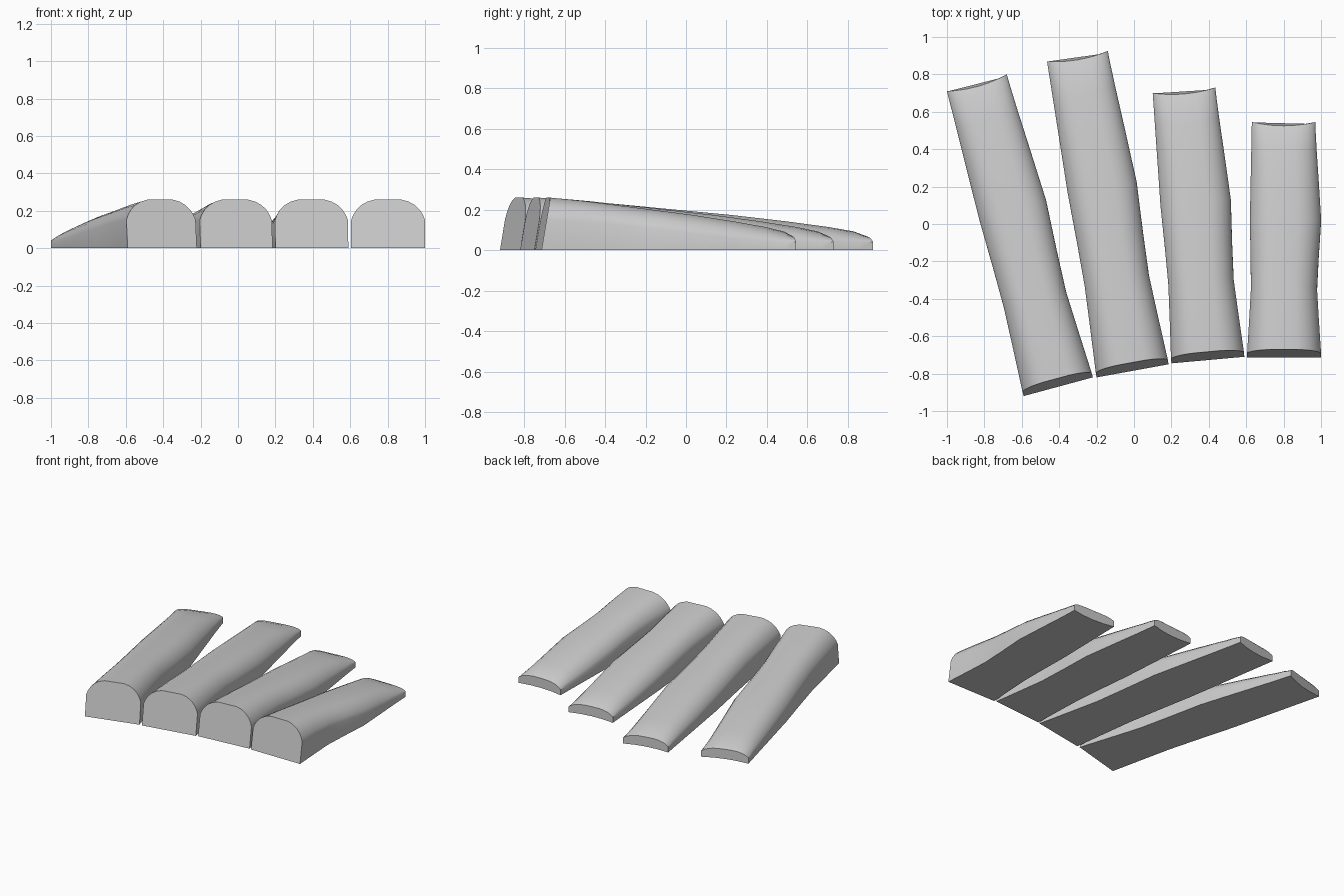
import bpy
import bmesh
from mathutils import Vector

cube = bpy.data.objects.get("Cube")
if cube:
    bpy.data.objects.remove(cube, do_unlink=True)

grey = bpy.data.materials.new("light_grey")
grey.use_nodes = True
colour = (0.6, 0.6, 0.6, 1)
grey.diffuse_color = colour
grey.node_tree.nodes["Principled BSDF"].inputs["Base Color"].default_value = colour

# Along the length: position, crown height, shoulder height, waist inset, right bulge
STATIONS = [
    (0, 0.26, 0.15, 0, 0), (0.14, 0.243, 0.142, 0.007, 0),
    (0.28, 0.222, 0.128, 0.013, 0), (0.42, 0.2, 0.108, 0.008, 0.008),
    (0.58, 0.175, 0.085, 0, 0.018), (0.75, 0.143, 0.06, 0, 0.01),
    (0.88, 0.115, 0.046, 0, 0.003), (0.96, 0.093, 0.042, 0, 0),
    (1, 0.07, 0.04, 0, 0),
]
# Half of the domed cross-section: side position, rise from shoulder to crown
DOME = [(1, 0), (0.95, 0.24), (0.86, 0.5), (0.73, 0.73), (0.56, 0.9), (0.36, 1)]
ARCH = DOME + [(0, 1)] + [(-u, h) for u, h in reversed(DOME)]


def finger(name, front_left, front_right, back_left, back_right):
    fl, fr, bl, br = (Vector((*p, 0)) for p in (front_left, front_right, back_left, back_right))
    axis = ((bl + br) - (fl + fr)).normalized()
    bm = bmesh.new()
    rings = []
    for t, crown, shoulder, waist, bulge in STATIONS:
        left, right = fl.lerp(bl, t), fr.lerp(br, t)
        side = (right - left).normalized()
        left, right = left + side * waist, right + side * (bulge - waist)

        def place(u, z):
            p = left.lerp(right, (u + 1) / 2)
            p += axis * (0.17 * z * (1 - t))            # sloping front face
            p -= axis * (0.02 * (1 - u * u) * t ** 8)   # hollow tip
            return bm.verts.new((p.x, p.y, z))

        ring = [place(u, shoulder + (crown - shoulder) * h) for u, h in ARCH]
        ring += [place(u, 0) for u in (-1, -0.5, 0, 0.5, 1)]
        rings.append(ring)
    n = len(rings[0])
    for a, b in zip(rings, rings[1:]):
        for i in range(n):
            j = (i + 1) % n
            bm.faces.new((a[i], a[j], b[j], b[i]))
    bm.faces.new(rings[0])
    bm.faces.new(rings[-1])
    bmesh.ops.recalc_face_normals(bm, faces=bm.faces)
    mesh = bpy.data.meshes.new(name)
    bm.to_mesh(mesh)
    bm.free()
    mesh.materials.append(grey)
    obj = bpy.data.objects.new(name, mesh)
    bpy.context.collection.objects.link(obj)
    bpy.ops.object.select_all(action="DESELECT")
    obj.select_set(True)
    bpy.context.view_layer.objects.active = obj
    bpy.ops.object.shade_smooth_by_angle(angle=0.7)


# Four tapering, fanned-out fingers
finger("outer_right_finger", (-0.59, -0.92), (-0.22, -0.82), (-1, 0.71), (-0.68, 0.8))
finger("inner_right_finger", (-0.2, -0.82), (0.185, -0.75), (-0.465, 0.87), (-0.14, 0.925))
finger("inner_left_finger", (0.2, -0.745), (0.59, -0.71), (0.1, 0.7), (0.435, 0.73))
finger("outer_left_finger", (0.605, -0.715), (1, -0.715), (0.63, 0.545), (0.97, 0.545))
